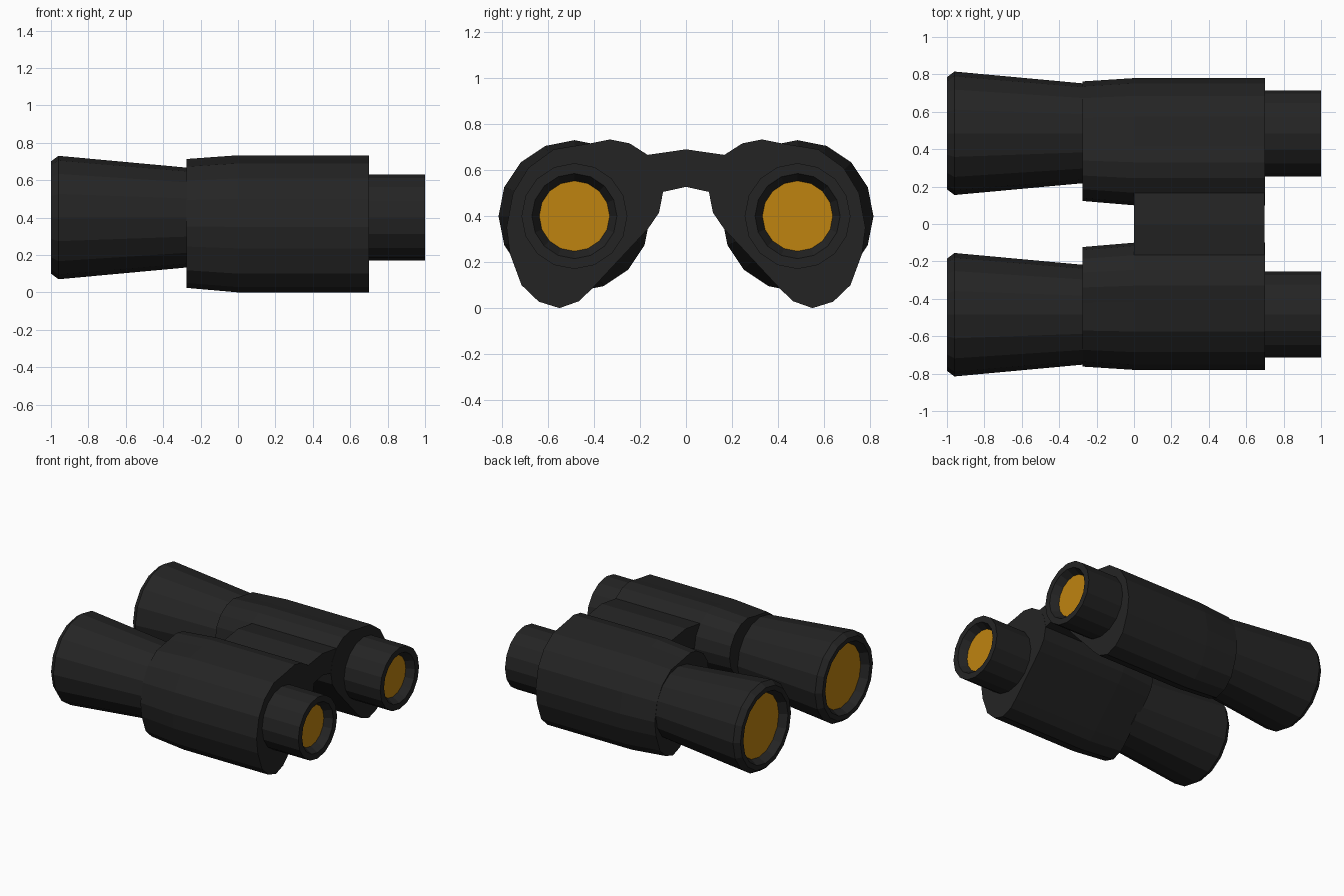
import bpy, bmesh, math

if "Cube" in bpy.data.objects:
    bpy.data.objects.remove(bpy.data.objects["Cube"])

SIDES = 16
CY, CZ = 0.485, 0.40      # barrel axis


def material(name, rgb):
    m = bpy.data.materials.new(name)
    m.diffuse_color = (*rgb, 1)
    m.use_nodes = True
    m.node_tree.nodes["Principled BSDF"].inputs["Base Color"].default_value = m.diffuse_color
    return m


BLACK = material("matte black", (0.0175, 0.0175, 0.0175))
AMBER = material("amber glass", (0.52, 0.23, 0.005))


def loft(name, rings, mat, cap_start=True, cap_end=True):
    """Skin a list of equal-length closed rings of 3D points."""
    bm = bmesh.new()
    vs = [[bm.verts.new(p) for p in ring] for ring in rings]
    n = len(vs[0])
    for a, b in zip(vs, vs[1:]):
        for i in range(n):
            j = (i + 1) % n
            bm.faces.new((a[i], a[j], b[j], b[i]))
    if cap_start:
        bm.faces.new(vs[0])
    if cap_end:
        bm.faces.new(vs[-1])
    bmesh.ops.recalc_face_normals(bm, faces=bm.faces)
    me = bpy.data.meshes.new(name)
    bm.to_mesh(me)
    bm.free()
    me.materials.append(mat)
    ob = bpy.data.objects.new(name, me)
    bpy.context.collection.objects.link(ob)
    return ob


def circle(x, r, side):
    return [(x, side * CY + r * math.cos(2 * math.pi * i / SIDES),
             CZ + r * math.sin(2 * math.pi * i / SIDES)) for i in range(SIDES)]


def tube(name, profile, lens_name, side):
    """Lathe the barrel; its last ring is closed by the glass lens."""
    ob = loft(name, [circle(x, r, side) for x, r in profile], BLACK)
    ob.name = name
    # glass disc just in front of the recess floor
    x, r = profile[-1]
    out = 0.004 if x > 0 else -0.004
    loft(lens_name, [circle(x - out, r, side), circle(x + out, r, side)], AMBER)


# prism housing cross-section (y, z)
HOUSING = [(0.10, 0.503), (0.117, 0.415), (0.165, 0.345), (0.41, 0.083),
           (0.465, 0.03), (0.55, 0.0), (0.64, 0.028), (0.715, 0.10),
           (0.765, 0.235), (0.78, 0.35), (0.752, 0.50), (0.685, 0.61),
           (0.575, 0.69), (0.415, 0.716), (0.33, 0.733), (0.245, 0.716),
           (0.167, 0.666), (0.117, 0.59)]


def section(x, scale, side):
    return [(x, side * (CY + (y - CY) * scale), CZ + (z - CZ) * scale)
            for y, z in HOUSING]


for side, label in ((1, "left"), (-1, "right")):
    # housing, slightly tapered toward the objective
    loft(label + "_prism_housing",
         [section(-0.275, 0.94, side), section(0, 1, side), section(0.70, 1, side)], BLACK)
    # flared objective barrel with recessed lens
    tube(label + "_objective_barrel",
         [(-0.25, 0.265), (-0.275, 0.267), (-0.96, 0.33), (-1, 0.30), (-1, 0.265), (-0.94, 0.235)],
         label + "_objective_lens", side)
    # eyepiece with recessed lens
    tube(label + "_eyepiece",
         [(0.68, 0.23), (1, 0.23), (1, 0.185), (0.94, 0.153)],
         label + "_eyepiece_lens", side)

# hinge bridge joining the two housings
BRIDGE = [(-0.18, 0.664), (0, 0.69), (0.18, 0.664), (0.18, 0.49),
          (0.10, 0.505), (0, 0.527), (-0.10, 0.505), (-0.18, 0.49)]
loft("hinge_bridge", [[(x, y, z) for y, z in BRIDGE] for x in (0, 0.699)], BLACK)
